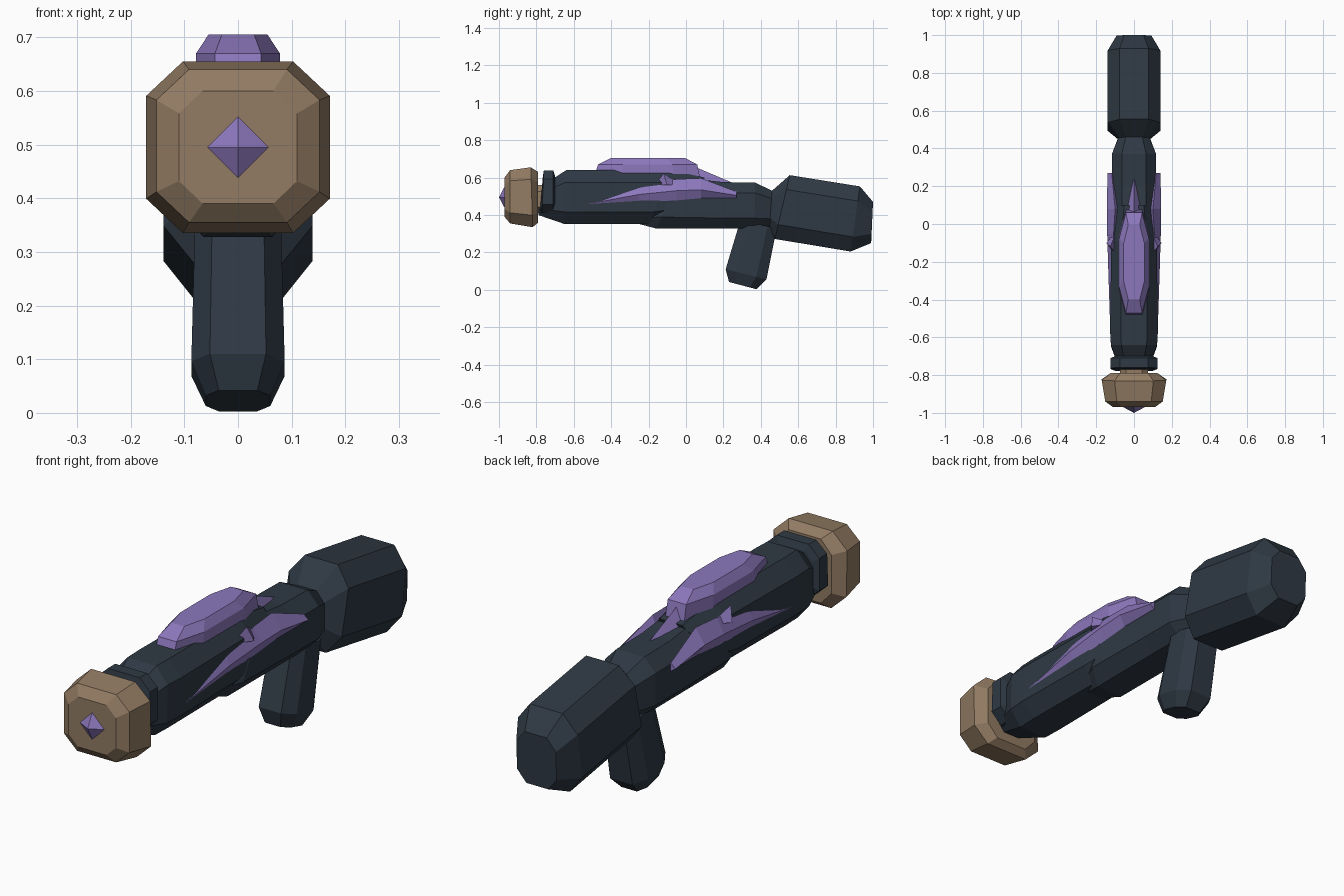
import bpy
import bmesh

cube = bpy.data.objects.get("Cube")
if cube:
    bpy.data.objects.remove(cube, do_unlink=True)


def material(name, rgb):
    mat = bpy.data.materials.new(name)
    mat.use_nodes = True
    mat.diffuse_color = (*rgb, 1)
    mat.node_tree.nodes["Principled BSDF"].inputs["Base Color"].default_value = (*rgb, 1)
    return mat


SLATE = material("dark slate", (0.028, 0.041, 0.058))
TAN = material("tan bronze", (0.29, 0.20, 0.125))
PURPLE = material("purple crystal", (0.26, 0.185, 0.50))


def finish(name, bm, mat, mirror=False):
    """Turn a bmesh into a flat shaded object."""
    bmesh.ops.remove_doubles(bm, verts=bm.verts, dist=0.0005)
    bmesh.ops.recalc_face_normals(bm, faces=bm.faces)
    mesh = bpy.data.meshes.new(name)
    bm.to_mesh(mesh)
    bm.free()
    mesh.materials.append(mat)
    obj = bpy.data.objects.new(name, mesh)
    bpy.context.collection.objects.link(obj)
    if mirror:
        obj.modifiers.new("mirror", "MIRROR")
    return obj


def skin(bm, rings):
    """Join rings of points with quads and cap both ends."""
    rows = [[bm.verts.new(p) for p in ring] for ring in rings]
    n = len(rows[0])
    for a, b in zip(rows, rows[1:]):
        for i in range(n):
            j = (i + 1) % n
            bm.faces.new((a[i], a[j], b[j], b[i]))
    bm.faces.new(rows[0])
    bm.faces.new(rows[-1])


def loft(name, mat, sections, kx=0.55, kz=0.55):
    """Octagonal loft; a section is two (y, z) ends and a half width."""
    corners = [(kx, 1), (1, kz), (1, -kz), (kx, -1),
               (-kx, -1), (-1, -kz), (-1, kz), (-kx, 1)]
    rings = []
    for (ya, za), (yb, zb), hw in sections:
        rings.append([(u * hw,
                       (ya + yb) / 2 + v * (ya - yb) / 2,
                       (za + zb) / 2 + v * (za - zb) / 2) for u, v in corners])
    bm = bmesh.new()
    skin(bm, rings)
    return finish(name, bm, mat)


# Muzzle head with its neck
loft("muzzle_head", TAN, [
    ((-0.97, 0.60), (-0.97, 0.39), 0.11),
    ((-0.94, 0.64), (-0.94, 0.355), 0.152),
    ((-0.83, 0.655), (-0.82, 0.335), 0.171),
    ((-0.79, 0.63), (-0.79, 0.36), 0.125)], 0.6, 0.6)
loft("muzzle_neck", TAN, [
    ((-0.80, 0.56), (-0.80, 0.41), 0.075),
    ((-0.74, 0.56), (-0.74, 0.41), 0.075)])

# Four-sided gem set in the muzzle
bm = bmesh.new()
tip = bm.verts.new((0, -1.0, 0.495))
base = [bm.verts.new((x, -0.965, 0.495 + z))
        for x, z in ((0.066, 0), (0, 0.066), (-0.066, 0), (0, -0.066))]
bm.faces.new(base)
for i in range(4):
    bm.faces.new((tip, base[i], base[(i + 1) % 4]))
finish("muzzle_gem", bm, PURPLE)

# Collar ring around the barrel
loft("collar", SLATE, [
    ((-0.765, 0.61), (-0.78, 0.43), 0.10),
    ((-0.76, 0.638), (-0.77, 0.41), 0.124),
    ((-0.71, 0.638), (-0.71, 0.41), 0.124),
    ((-0.70, 0.61), (-0.70, 0.43), 0.10)], 0.6, 0.6)

# Barrel and receiver
loft("barrel", SLATE, [
    ((-0.78, 0.55), (-0.79, 0.40), 0.07),
    ((-0.64, 0.64), (-0.65, 0.352), 0.122),
    ((-0.56, 0.64), (-0.56, 0.352), 0.127),
    ((-0.08, 0.64), (-0.20, 0.352), 0.120),
    ((0.10, 0.60), (0.02, 0.40), 0.095)])
loft("receiver", SLATE, [
    ((-0.20, 0.50), (-0.25, 0.352), 0.07),
    ((-0.02, 0.60), (-0.16, 0.328), 0.115),
    ((0.20, 0.576), (0.20, 0.328), 0.117),
    ((0.37, 0.573), (0.37, 0.328), 0.117),
    ((0.46, 0.53), (0.47, 0.335), 0.08)])

# Shoulder stock
loft("stock", SLATE, [
    ((0.46, 0.53), (0.44, 0.35), 0.08),
    ((0.555, 0.613), (0.475, 0.272), 0.139),
    ((0.93, 0.553), (0.88, 0.205), 0.139),
    ((1.0, 0.47), (0.99, 0.25), 0.092)])

# Hand grip
loft("grip", SLATE, [
    ((0.29, 0.37), (0.485, 0.33), 0.08),
    ((0.212, 0.11), (0.43, 0.055), 0.087),
    ((0.23, 0.042), (0.378, 0.003), 0.06)], 0.6, 0.5)

# Crystal along the top
loft("top_crystal", PURPLE, [
    ((-0.485, 0.625), (0.075, 0.60), 0.080),
    ((-0.47, 0.67), (0.06, 0.67), 0.078),
    ((-0.40, 0.705), (-0.005, 0.705), 0.055)], 0.55, 0.5)

# Spike trailing behind the top crystal
bm = bmesh.new()
left, ridge, right, end = [bm.verts.new(p) for p in (
    (-0.055, 0.03, 0.58), (0, 0.03, 0.665), (0.055, 0.03, 0.58), (0, 0.25, 0.572))]
for face in ((left, ridge, right), (left, ridge, end), (ridge, right, end), (right, left, end)):
    bm.faces.new(face)
finish("rear_spike", bm, PURPLE)

# Side blades: upper edge, outer ridge, lower edge, buried core
blade = [  # y, upper x z, ridge x z, lower z
    (-0.55, 0.120, 0.457, 0.126, 0.455, 0.452),
    (-0.25, 0.118, 0.555, 0.136, 0.510, 0.468),
    (-0.05, 0.108, 0.592, 0.142, 0.530, 0.478),
    (0.08, 0.100, 0.597, 0.144, 0.535, 0.490),
    (0.27, 0.118, 0.525, 0.140, 0.505, 0.490)]
bm = bmesh.new()
skin(bm, [[(xu, y, zu), (xr, y, zr), (0.118, y, zl), (0.08, y, zr)]
          for y, xu, zu, xr, zr, zl in blade])
finish("side_blades", bm, PURPLE, mirror=True)

# Small thorns on the upper edges of the blades
bm = bmesh.new()
apex = bm.verts.new((0.125, -0.12, 0.622))
foot = [bm.verts.new(p) for p in (
    (0.09, -0.17, 0.56), (0.146, -0.10, 0.56), (0.09, -0.03, 0.565))]
bm.faces.new(foot)
for i in range(3):
    bm.faces.new((apex, foot[i], foot[(i + 1) % 3]))
finish("blade_thorns", bm, PURPLE, mirror=True)
